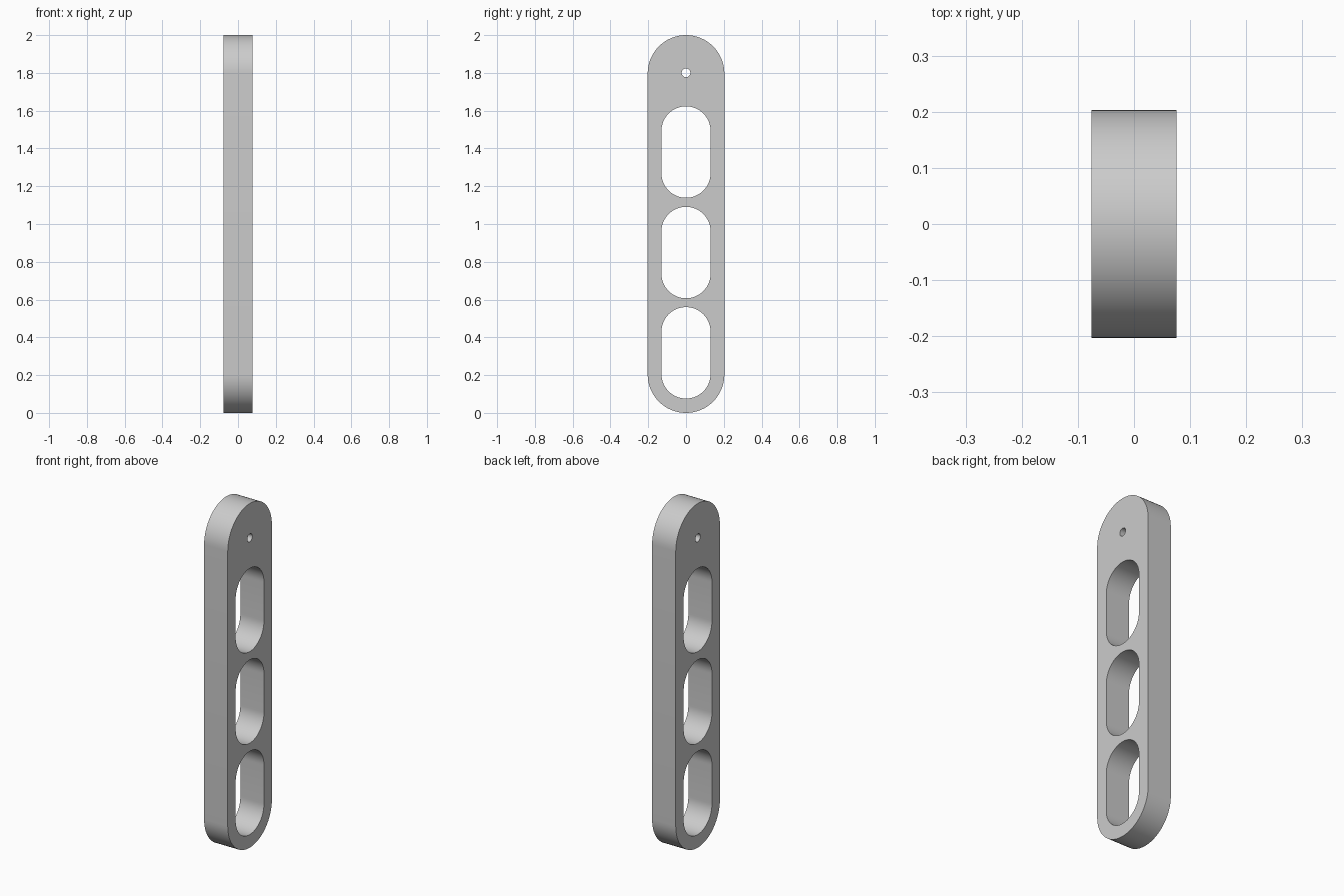
import bpy
import bmesh
from math import cos, sin, pi
from mathutils import Matrix

cube = bpy.data.objects.get("Cube")
if cube:
    bpy.data.objects.remove(cube, do_unlink=True)

grey = bpy.data.materials.new("plain grey")
grey.use_nodes = True
colour = (0.6, 0.6, 0.6, 1)
grey.diffuse_color = colour
grey.node_tree.nodes["Principled BSDF"].inputs["Base Color"].default_value = colour

HALF_THICKNESS = 0.076


def add_stadium(curve, low, high, radius, steps=32):
    """Closed outline with round ends centred at heights low and high."""
    points = [(radius * cos(pi * i / steps), high + radius * sin(pi * i / steps))
              for i in range(steps + 1)]
    points += [(-x, low + high - y) for x, y in points]
    if low == high:
        points = points[:steps] + points[steps + 1:-1]
    spline = curve.splines.new("POLY")
    spline.points.add(len(points) - 1)
    for point, (x, y) in zip(spline.points, points):
        point.co = (x, y, 0, 1)
    spline.use_cyclic_u = True


# Plate outline, three long slots and the small hanging hole
curve = bpy.data.curves.new("plate_profile", "CURVE")
curve.dimensions = "2D"
curve.fill_mode = "BOTH"
curve.extrude = HALF_THICKNESS
add_stadium(curve, 0.203, 1.797, 0.203)
for centre in (0.318, 0.849, 1.381):
    add_stadium(curve, centre - 0.112, centre + 0.112, 0.13)
add_stadium(curve, 1.8, 1.8, 0.023, 16)

plate = bpy.data.objects.new("slotted_plate", curve)
bpy.context.collection.objects.link(plate)
bpy.ops.object.select_all(action="DESELECT")
plate.select_set(True)
bpy.context.view_layer.objects.active = plate
bpy.ops.object.convert(target="MESH")
plate = bpy.context.object

# Weld the walls to the faces and stand the plate upright, edge to the front
mesh = plate.data
bm = bmesh.new()
bm.from_mesh(mesh)
bmesh.ops.remove_doubles(bm, verts=bm.verts, dist=0.0001)
bmesh.ops.recalc_face_normals(bm, faces=bm.faces)
bm.transform(Matrix.Rotation(pi / 2, 4, "Z") @ Matrix.Rotation(pi / 2, 4, "X"))
bm.to_mesh(mesh)
bm.free()

mesh.materials.clear()
mesh.materials.append(grey)
bpy.ops.object.shade_smooth_by_angle(angle=pi / 6)
